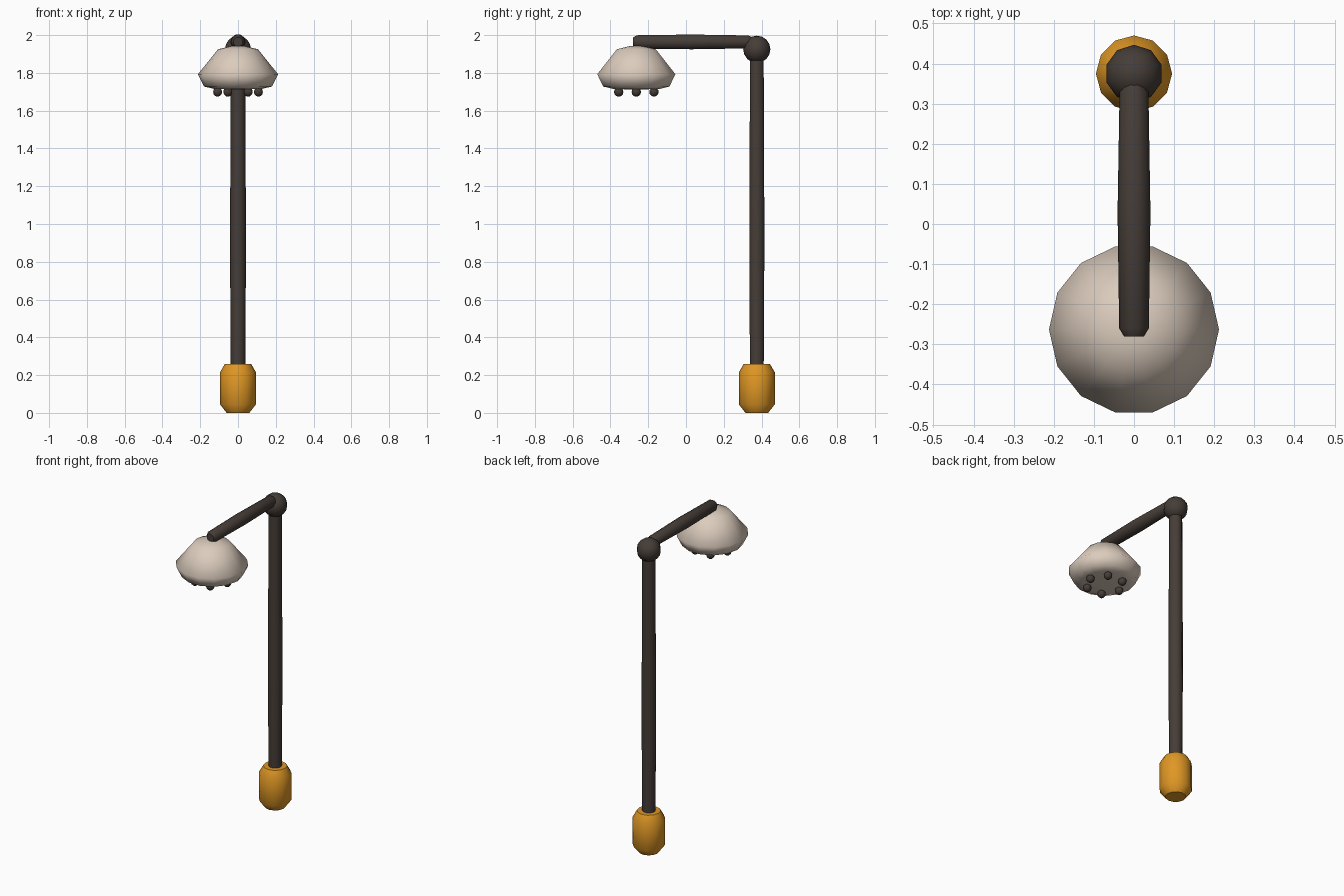
import bpy, math
from mathutils import Vector

if "Cube" in bpy.data.objects:
    bpy.data.objects.remove(bpy.data.objects["Cube"])


def material(name, rgb):
    m = bpy.data.materials.new(name)
    m.diffuse_color = (*rgb, 1)
    m.use_nodes = True
    m.node_tree.nodes["Principled BSDF"].inputs["Base Color"].default_value = m.diffuse_color
    return m


BROWN = material("dark brown", (0.060, 0.046, 0.038))
ORANGE = material("amber orange", (0.74, 0.31, 0.018))
CREAM = material("warm cream", (0.71, 0.60, 0.505))


def finish(ob, mat, angle):
    ob.data.materials.append(mat)
    bpy.ops.object.select_all(action='DESELECT')
    ob.select_set(True)
    bpy.context.view_layer.objects.active = ob
    bpy.ops.object.shade_smooth_by_angle(angle=math.radians(angle))


def lathe(name, profile, sides, loc, mat, rot=(0, 0, 0), angle=50):
    """Spin (radius, height) points about local z and cap both ends."""
    verts, faces = [], []
    for r, h in profile:
        for i in range(sides):
            a = 2 * math.pi * i / sides
            verts.append((r * math.cos(a), r * math.sin(a), h))
    for k in range(len(profile) - 1):
        for i in range(sides):
            j = (i + 1) % sides
            a, b = k * sides, (k + 1) * sides
            faces.append((a + i, a + j, b + j, b + i))
    faces.append(tuple(reversed(range(sides))))
    faces.append(tuple(range((len(profile) - 1) * sides, len(profile) * sides)))
    me = bpy.data.meshes.new(name)
    me.from_pydata(verts, [], faces)
    ob = bpy.data.objects.new(name, me)
    ob.location, ob.rotation_euler = loc, rot
    bpy.context.collection.objects.link(ob)
    finish(ob, mat, angle)


def ball(name, loc, r, seg, rings, mat):
    bpy.ops.mesh.primitive_uv_sphere_add(segments=seg, ring_count=rings, radius=r, location=loc)
    ob = bpy.context.object
    ob.name = name
    finish(ob, mat, 60)


POLE_Y, HEAD_Y = 0.375, -0.263

# chamfered base
lathe("base", [(0.06, 0), (0.095, 0.045), (0.095, 0.215), (0.069, 0.26)],
      12, (0, POLE_Y, 0), ORANGE)

# upright pole, slightly swollen mid-way
lathe("pole", [(0.038, 0.2), (0.041, 0.65), (0.042, 1.0), (0.040, 1.4), (0.038, 1.9)],
      10, (0, POLE_Y, 0), BROWN)

# ball joint on top of the pole
ball("elbow_joint", (0, POLE_Y, 1.925), 0.072, 10, 8, BROWN)

# horizontal arm (local z runs towards the front)
lathe("arm", [(0.025, 0), (0.036, 0.02), (0.041, 0.32), (0.037, 0.61), (0.025, 0.63)],
      10, (0, 0.35, 1.964), BROWN, rot=(math.radians(90), 0, 0))

# lamp shade
lathe("shade", [(0.06, 1.713), (0.13, 1.716), (0.18, 1.728), (0.212, 1.793),
                (0.106, 1.925), (0.035, 1.942)],
      14, (0, HEAD_Y, 0), CREAM, angle=75)

# ring of small bulbs under the shade
for i in range(6):
    a = i * math.pi / 3
    ball(f"bulb_{i + 1}", (0.108 * math.cos(a), HEAD_Y + 0.108 * math.sin(a), 1.699),
         0.025, 10, 6, BROWN)
